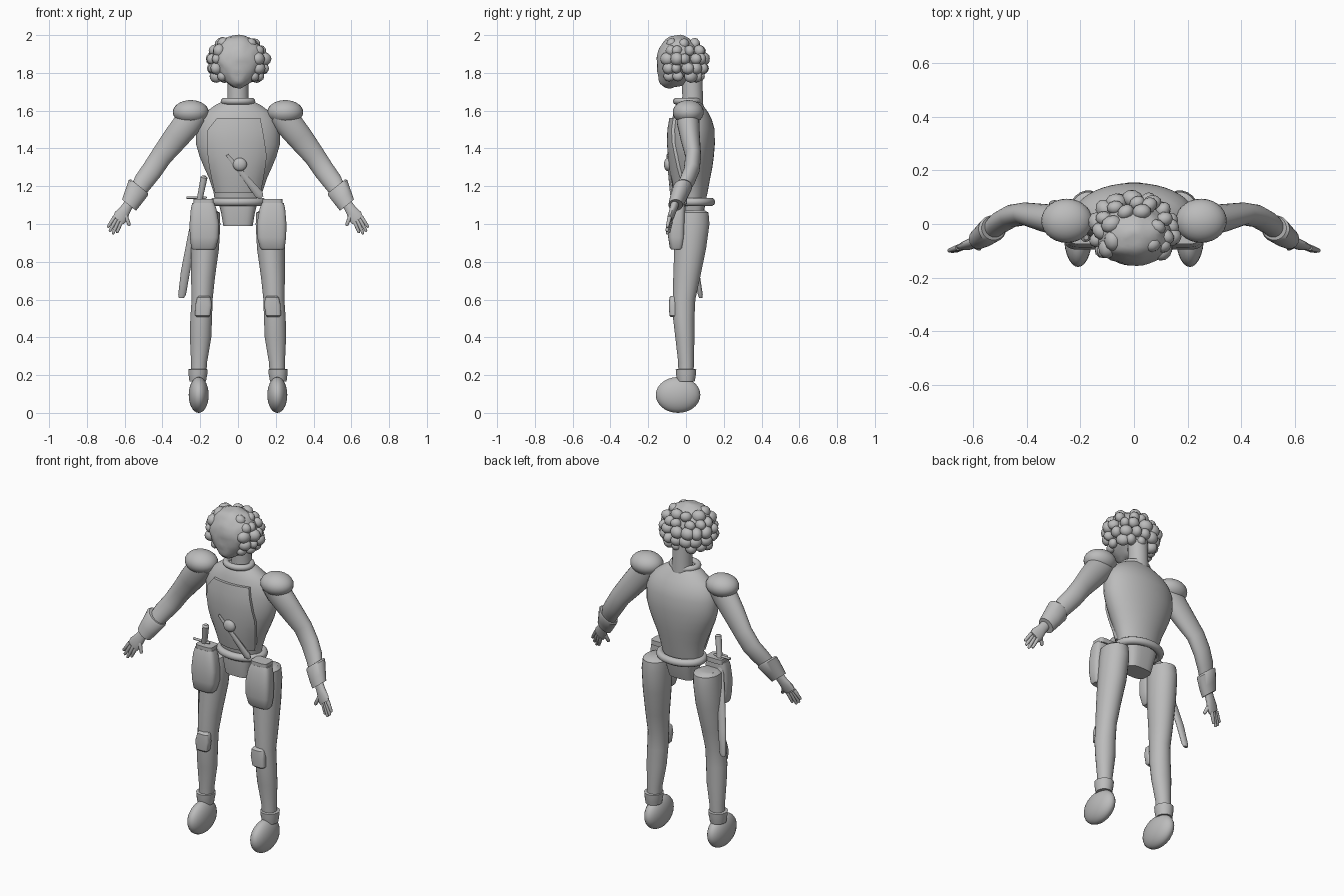
import bpy, bmesh, math, random
from mathutils import Vector, Matrix, noise

if "Cube" in bpy.data.objects:
    bpy.data.objects.remove(bpy.data.objects["Cube"])

random.seed(4)
grey = bpy.data.materials.new("grey")
grey.diffuse_color = (0.5, 0.5, 0.5, 1)
grey.use_nodes = True
grey.node_tree.nodes["Principled BSDF"].inputs["Base Color"].default_value = grey.diffuse_color
X, Y, Z = Vector((1, 0, 0)), Vector((0, 1, 0)), Vector((0, 0, 1))


def finish(bm, name, angle=40):
    bmesh.ops.recalc_face_normals(bm, faces=bm.faces)
    me = bpy.data.meshes.new(name)
    bm.to_mesh(me)
    bm.free()
    ob = bpy.data.objects.new(name, me)
    bpy.context.collection.objects.link(ob)
    me.materials.append(grey)
    bpy.ops.object.select_all(action='DESELECT')
    ob.select_set(True)
    bpy.context.view_layer.objects.active = ob
    bpy.ops.object.shade_smooth_by_angle(angle=math.radians(angle))
    return ob


def loft(name, rings, u=X, v=Y, n=24, power=1.0, s=1):
    """Rings of (x, y, z, radius_u, radius_v); power < 1 squares the section."""
    bm, loops = bmesh.new(), []
    for x, y, z, a, b in rings:
        loop = []
        for i in range(n):
            t = 2 * math.pi * (i + 0.5) / n
            c, d = math.cos(t), math.sin(t)
            c, d = (math.copysign(abs(k) ** power, k) for k in (c, d))
            p = Vector((x, y, z)) + u * (a * c) + v * (b * d)
            loop.append(bm.verts.new((p.x * s, p.y, p.z)))
        loops.append(loop)
    for p, q in zip(loops, loops[1:]):
        for i in range(n):
            bm.faces.new((p[i], p[(i + 1) % n], q[(i + 1) % n], q[i]))
    bm.faces.new(loops[0])
    bm.faces.new(loops[-1])
    return finish(bm, name)


def rod(name, a, b, r1, r2, s=1, n=10, flat=1.0):
    """Tapered rod between two points, optionally flattened front to back."""
    a, b = Vector(a), Vector(b)
    u = (b - a).cross(Y).normalized()
    v = (b - a).cross(u).normalized()
    return loft(name, [(*a, r1, r1 * flat), (*a.lerp(b, .93), r2, r2 * flat),
                       (*b, r2 * .5, r2 * .5 * flat)], u, v, n, s=s)


def ball(name, loc, size, seg=28):
    bm = bmesh.new()
    bmesh.ops.create_uvsphere(bm, u_segments=seg, v_segments=seg // 2, radius=1)
    bmesh.ops.transform(bm, matrix=Matrix.Translation(loc) @ Matrix.Diagonal((*size, 1)), verts=bm.verts)
    return finish(bm, name)


def ring(name, loc, rx, ry, tube):
    bm, n, m = bmesh.new(), 40, 10
    vs = []
    for i in range(n):
        t = 2 * math.pi * i / n
        for j in range(m):
            p = 2 * math.pi * j / m
            k = tube * math.cos(p)
            vs.append(bm.verts.new((loc[0] + (rx - tube + k) * math.cos(t),
                                    loc[1] + (ry - tube + k) * math.sin(t), loc[2] + tube * math.sin(p))))
    for i in range(n):
        for j in range(m):
            i2, j2 = (i + 1) % n, (j + 1) % m
            bm.faces.new((vs[i * m + j], vs[i2 * m + j], vs[i2 * m + j2], vs[i * m + j2]))
    return finish(bm, name, 60)


# Torso: height, half width, front y, back y
BODY = [(1.10, .12, -.04, .10), (1.17, .13, -.05, .115), (1.24, .153, -.066, .128), (1.30, .18, -.075, .14),
        (1.36, .205, -.081, .148), (1.42, .222, -.085, .153), (1.50, .222, -.083, .152), (1.55, .205, -.075, .138),
        (1.59, .175, -.065, .118), (1.63, .12, -.05, .09), (1.65, .08, -.035, .075)]
loft("torso", [(0, (f + b) / 2, z, w, (b - f) / 2) for z, w, f, b in BODY], n=40)


def chest_y(x, z):
    for p, q in zip(BODY, BODY[1:]):
        if p[0] <= z <= q[0]:
            k = (z - p[0]) / (q[0] - p[0])
            w, f, b = (p[i] + (q[i] - p[i]) * k for i in (1, 2, 3))
            return (f + b) / 2 - (b - f) / 2 * math.sqrt(max(0, 1 - (x / w) ** 2))


# Chest plate follows the torso front
bm, rows = bmesh.new(), []
for z, l, r in [(1.165, -.122, .12), (1.24, -.14, .135), (1.30, -.152, .145), (1.36, -.16, .152),
                (1.43, -.165, .142), (1.50, -.16, .13), (1.56, -.112, .118)]:
    xs = [l + (r - l) * i / 12 for i in range(13)]
    rows.append([[bm.verts.new((x, chest_y(x, z) + o, z)) for x in xs] for o in (-.016, .015)])
for a, b in zip(rows, rows[1:]):
    for k in (0, 1):
        for i in range(12):
            bm.faces.new((a[k][i], a[k][i + 1], b[k][i + 1], b[k][i]))
    for i in (0, 12):
        bm.faces.new((a[0][i], a[1][i], b[1][i], b[0][i]))
for a in (rows[0], rows[-1]):
    for i in range(12):
        bm.faces.new((a[0][i], a[0][i + 1], a[1][i + 1], a[1][i]))
finish(bm, "chest_plate")

# Chest boss and slanted baton
ball("chest_boss", (.01, -.095, 1.315), (.037, .022, .035), 20)
rod("chest_baton", (-.058, -.10, 1.365), (.125, -.07, 1.14), .008, .024, flat=.5)

# Pelvis, belt, collar, neck
loft("pelvis", [(0, .02, .99, .078, .055), (0, .025, 1.06, .09, .07), (0, .03, 1.12, .105, .075)], power=.6)
ring("belt", (0, .04, 1.117), .15, .115, .022)
ring("collar", (0, .008, 1.65), .092, .078, .018)
loft("neck", [(0, .035, 1.60, .062, .058), (0, .035, 1.68, .055, .055), (0, .03, 1.82, .055, .055)])

# Lumpy head with tapered jaw
bm = bmesh.new()
bmesh.ops.create_icosphere(bm, subdivisions=4, radius=1)
for v in bm.verts:
    p = v.co.copy()
    k = 1 + .05 * noise.noise(p * 3.2)
    jaw = max(0, -p.z)
    v.co = Vector((p.x * .145 * k * (1 - .35 * jaw), -.04 + p.y * .115 * k - .045 * jaw ** 2,
                   1.86 + p.z * .14 * k))
finish(bm, "head", 60)

# Curls around the sides and back of the head
bm = bmesh.new()
for j, (pitch, count) in enumerate([(-.62, 9), (-.25, 11), (.15, 11), (.52, 9), (.9, 6)]):
    for i in range(count):
        a = math.radians(-38 + 256 * (i + random.uniform(-.2, .2)) / (count - 1))
        r = random.uniform(.027, .038)
        c, s = math.cos(pitch), math.sin(pitch)
        loc = (math.cos(a) * c * .142, -.025 + math.sin(a) * c * .12, 1.855 + s * .125)
        mat = Matrix.Translation(loc) @ Matrix.Rotation(random.uniform(0, 3), 4, 'Z') \
            @ Matrix.Diagonal((r * 1.1, r * .9, r, 1))
        bmesh.ops.create_icosphere(bm, subdivisions=2, radius=1, matrix=mat)
finish(bm, "hair_curls", 60)

# Limbs and armour, both sides
along = Vector((.62, 0, -.78))
across = Vector((.78, 0, .62))
for s, side in ((1, "left"), (-1, "right")):
    ball(side + "_shoulder_pad", (.25 * s, .012, 1.592), (.095, .082, .064))
    loft(side + "_arm", [(.225, .01, 1.585, .07, .06), (.265, .012, 1.535, .075, .06), (.33, .022, 1.455, .069, .052),
                         (.405, .038, 1.36, .058, .042), (.455, .03, 1.285, .056, .042),
                         (.50, .005, 1.225, .053, .042), (.565, -.05, 1.12, .036, .032)], across, Y, s=s)
    loft(side + "_gauntlet", [(.522, -.015, 1.20, .058, .045), (.527, -.018, 1.193, .066, .05),
                              (.555, -.04, 1.14, .056, .045), (.577, -.055, 1.10, .048, .038)], across, Y, s=s)
    loft(side + "_palm", [(.575, -.058, 1.11, .027, .022), (.597, -.068, 1.075, .03, .02),
                          (.62, -.08, 1.04, .04, .017), (.633, -.085, 1.02, .036, .012)], across, Y, 16, s=s)
    for i, (a, b) in enumerate([((.655, -.087, 1.035), (.69, -.1, .982)), ((.645, -.088, 1.025), (.68, -.102, .96)),
                                ((.633, -.085, 1.018), (.663, -.1, .946)), ((.617, -.08, 1.012), (.642, -.092, .953))]):
        rod(f"{side}_finger_{i + 1}", a, b, .011, .008, s)
    rod(side + "_thumb", (.6, -.075, 1.055), (.574, -.092, .992), .013, .009, s)
    loft(side + "_leg", [(.172, .04, 1.075, .05, .055), (.168, .035, 1.06, .072, .085), (.17, .033, 1.0, .077, .092),
                         (.175, .022, .87, .075, .085), (.185, .004, .72, .064, .072), (.19, -.01, .60, .056, .06),
                         (.195, -.012, .50, .058, .057), (.198, -.006, .40, .057, .051),
                         (.206, 0, .27, .043, .042), (.21, 0, .17, .04, .04)], s=s)
    loft(side + "_knee_pad", [(.187, -.06, .508, .032, .02), (.187, -.064, .516, .04, .024),
                              (.182, -.066, .57, .044, .025), (.18, -.064, .612, .036, .024),
                              (.18, -.06, .62, .028, .018)], power=.6, s=s)
    loft(side + "_ankle_cuff", [(.213, 0, .165, .044, .046), (.213, 0, .185, .047, .05), (.212, 0, .205, .05, .053),
                                (.212, 0, .23, .052, .055), (.212, 0, .232, .044, .046)], s=s)
    ball(side + "_foot", (.208 * s, -.042, .095), (.053, .118, .095))
    loft(side + "_hip_pouch", [(.183, -.05, .865, .058, .028), (.182, -.05, .875, .066, .036),
                               (.178, -.05, .93, .077, .045), (.178, -.05, 1.0, .079, .046),
                               (.182, -.045, 1.08, .068, .042), (.184, -.04, 1.112, .058, .036)], power=.55, s=s)
    loft(side + "_pouch_strap", [(.182, -.035, 1.105, .053, .04), (.182, -.035, 1.133, .053, .04)], power=.4, s=s)

# Sheathed sword at the right hip
rod("sword_grip", (-.203, -.028, 1.13), (-.178, -.05, 1.255), .016, .019)
rod("sword_guard", (-.272, -.03, 1.14), (-.165, -.03, 1.14), .007, .007)
loft("sword_scabbard", [(-.30, .078, .607, .013, .008), (-.296, .076, .625, .021, .013), (-.278, .055, .75, .025, .015),
                        (-.24, .012, .95, .024, .014), (-.203, -.028, 1.135, .02, .013)], n=14)
